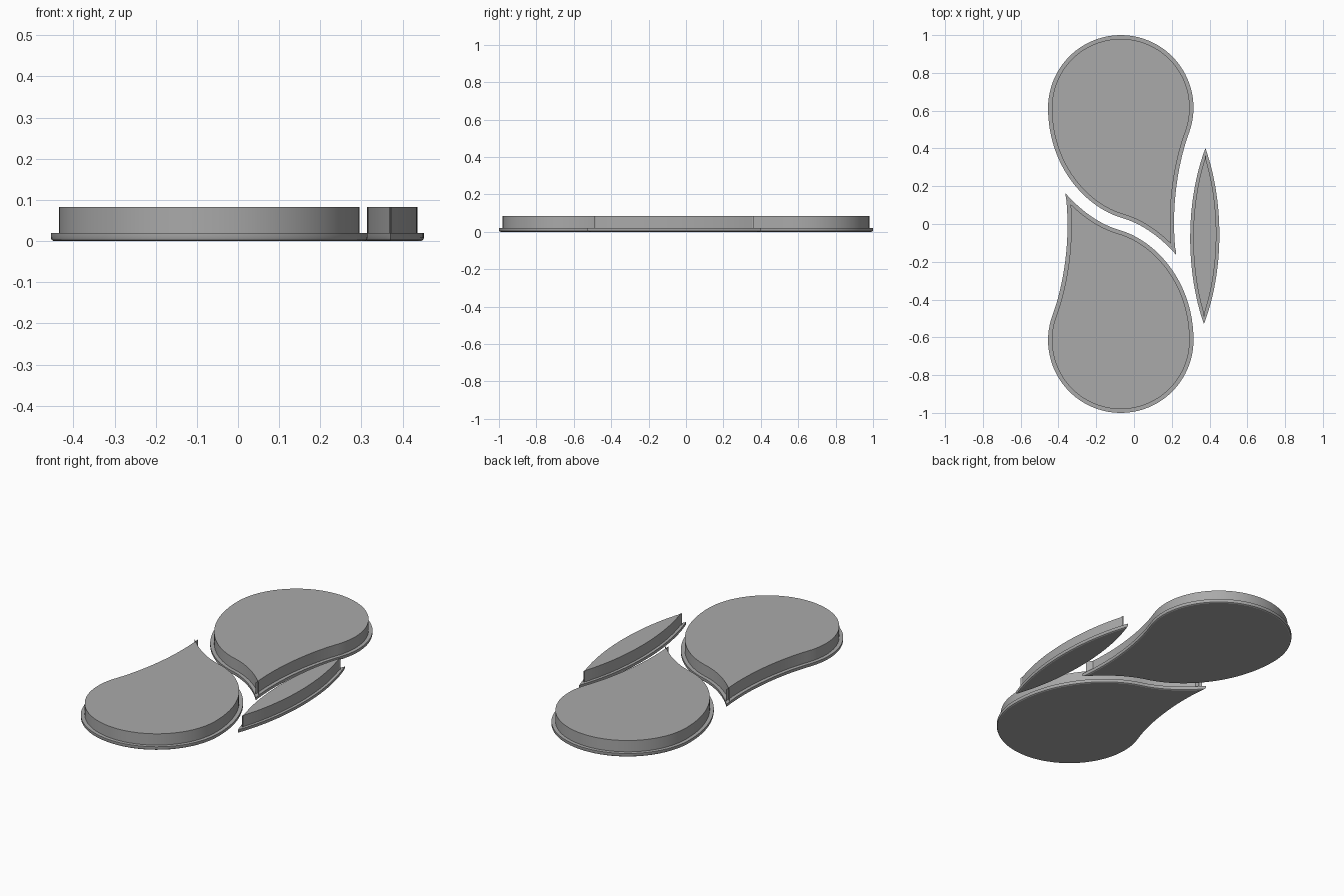
import bpy, bmesh, math
from mathutils import Vector
from mathutils.geometry import interpolate_bezier

cube = bpy.data.objects.get("Cube")
if cube:
    bpy.data.objects.remove(cube, do_unlink=True)

grey = bpy.data.materials.new("plain grey")
grey.use_nodes = True
colour = (0.4, 0.4, 0.4, 1)
grey.diffuse_color = colour
grey.node_tree.nodes["Principled BSDF"].inputs["Base Color"].default_value = colour


def bezier(a, b, c, d, count):
    """Points along a curve, without its last point."""
    pts = interpolate_bezier(Vector(a), Vector(b), Vector(c), Vector(d), count + 1)
    return [Vector(p[:2]) for p in pts[:-1]]


def inset(loop, dist):
    """Mitred inward offset of a counter-clockwise outline."""
    result = []
    for i, p in enumerate(loop):
        d1 = (p - loop[i - 1]).normalized()
        d2 = (loop[(i + 1) % len(loop)] - p).normalized()
        n1, n2 = Vector((-d1.y, d1.x)), Vector((-d2.y, d2.x))
        result.append(p + (n1 + n2) * dist / (1 + n1.dot(n2)))
    return result


def plate(name, outline, step):
    """Flange with a rounded lower edge, carrying a raised inset body."""
    layers = [(0.007, 0), (0.002, 0.003), (0, 0.008), (0, 0.02), (step, 0.02), (step, 0.083)]
    bm = bmesh.new()
    rings = [[bm.verts.new((p.x, p.y, z)) for p in inset(outline, d)] for d, z in layers]
    n = len(outline)
    for low, high in zip(rings, rings[1:]):
        for i in range(n):
            j = (i + 1) % n
            bm.faces.new((low[i], low[j], high[j], high[i]))
    bm.faces.new(rings[0][::-1])
    bm.faces.new(rings[-1])
    mesh = bpy.data.meshes.new(name)
    bm.to_mesh(mesh)
    bm.free()
    mesh.materials.append(grey)
    obj = bpy.data.objects.new(name, mesh)
    bpy.context.collection.objects.link(obj)
    bpy.ops.object.select_all(action='DESELECT')
    obj.select_set(True)
    bpy.context.view_layer.objects.active = obj
    bpy.ops.object.shade_smooth_by_angle(angle=math.radians(30))


# Teardrop outline: round head, S-curved inner side, concave outer side
cx, cy, r = -0.07, 0.615, 0.385
lobe = []
for k in range(50):
    a = math.radians(-20 + 4 * k)
    lobe.append(Vector((cx + r * math.cos(a), cy + r * math.sin(a))))
tip, waist = (0.222, -0.162, 0), (-0.063, 0.032, 0)
lobe += bezier((cx - r, cy, 0), (-0.455, 0.3, 0), (-0.25, 0.085, 0), waist, 24)
lobe += bezier(waist, (0.05, 0, 0), (0.15, -0.08, 0), tip, 14)
lobe += bezier(tip, (0.19, 0.1, 0), (0.24, 0.345, 0), (*lobe[0], 0), 24)
plate("back_lobe", lobe, 0.02)

# The front lobe is the back one turned half way round
plate("front_lobe", [Vector((2 * cx - p.x, -p.y)) for p in lobe], 0.02)

# Slim pointed lens at the side
top, bottom = (0.378, 0.402, 0), (0.37, -0.53, 0)
lens = bezier(top, (0.272, 0.12, 0), (0.272, -0.25, 0), bottom, 24)
lens += bezier(bottom, (0.478, -0.25, 0), (0.478, 0.12, 0), top, 24)
plate("side_lens", lens, 0.016)
